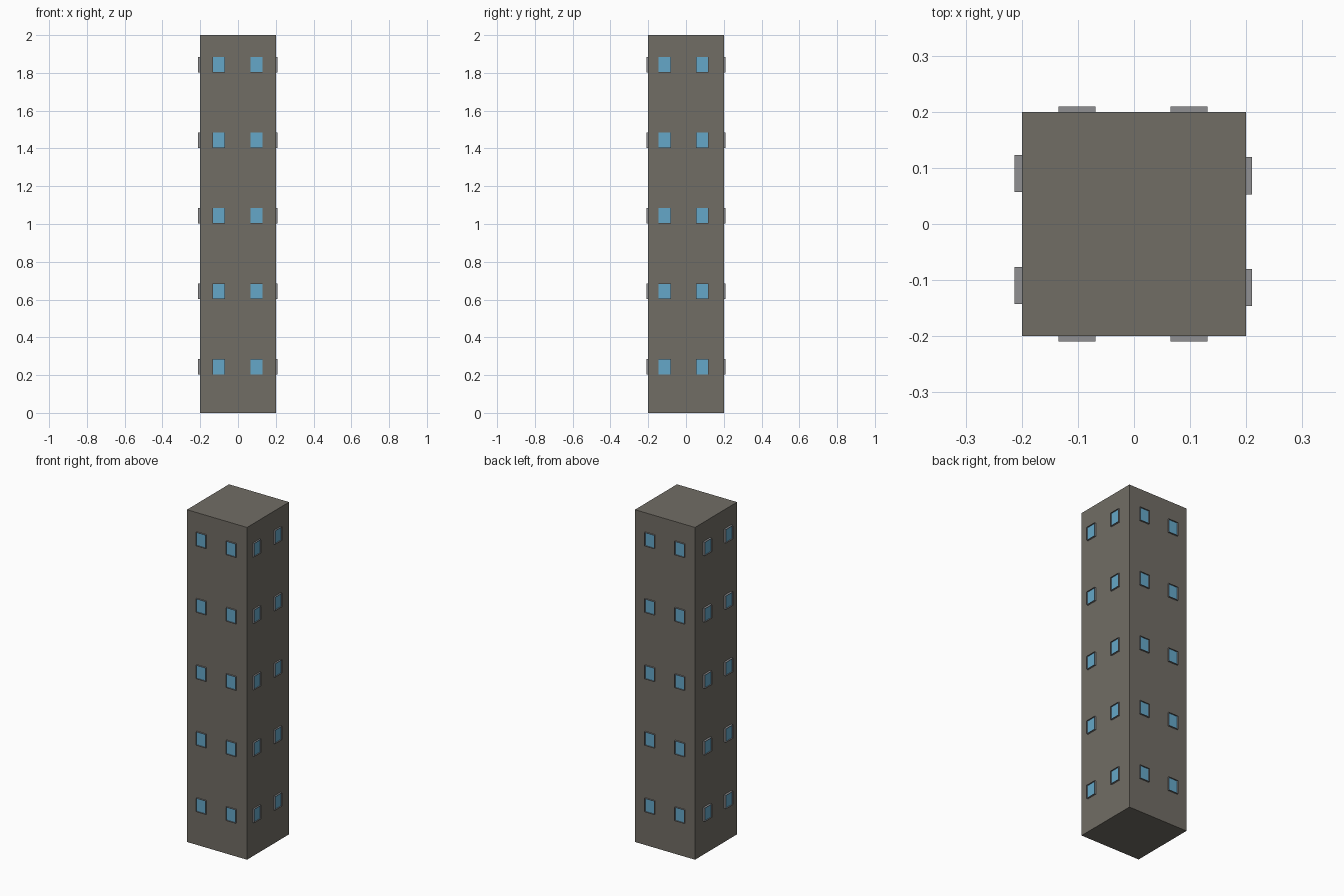
import bpy, bmesh
from math import pi
from mathutils import Matrix, Vector

cube = bpy.data.objects.get("Cube")
if cube:
    bpy.data.objects.remove(cube, do_unlink=True)


def material(name, color):
    mat = bpy.data.materials.new(name)
    mat.use_nodes = True
    mat.diffuse_color = (*color, 1)
    mat.node_tree.nodes["Principled BSDF"].inputs["Base Color"].default_value = (*color, 1)
    return mat


concrete = material("concrete", (0.165, 0.153, 0.130))
frame_grey = material("frame_grey", (0.28, 0.28, 0.29))
glass_blue = material("glass_blue", (0.13, 0.39, 0.58))


def finish(bm, name, *mats):
    mesh = bpy.data.meshes.new(name)
    bm.to_mesh(mesh)
    bm.free()
    for mat in mats:
        mesh.materials.append(mat)
    obj = bpy.data.objects.new(name, mesh)
    bpy.context.collection.objects.link(obj)
    return obj


def box(bm, center, size):
    mat = Matrix.Translation(center) @ Matrix.Diagonal((*size, 1))
    return bmesh.ops.create_cube(bm, size=1, matrix=mat)["verts"]


# Tower block
bm = bmesh.new()
box(bm, (0, 0, 1), (0.4, 0.4, 2))
finish(bm, "tower", concrete)

WIDTH, HEIGHT, RIM, RECESS = 0.066, 0.082, 0.002, 0.007


# Window: shallow box whose front is inset and pushed in to hold the pane
def add_window(bm, across, height, depth, turn):
    verts = box(bm, (across, -0.2 - depth / 2, height), (WIDTH, depth, HEIGHT))
    bm.normal_update()
    faces = {f for v in verts for f in v.link_faces}
    front = min(faces, key=lambda f: f.calc_center_median().y)
    rim = bmesh.ops.inset_region(bm, faces=[front], thickness=RIM)["faces"]
    recess = bmesh.ops.extrude_face_region(bm, geom=[front])["geom"]
    bm.faces.remove(front)
    pane = next(g for g in recess if isinstance(g, bmesh.types.BMFace))
    bmesh.ops.translate(bm, verts=pane.verts, vec=Vector((0, RECESS, 0)))
    pane.material_index = 1
    all_verts = set(verts) | set(pane.verts) | {v for f in rim for v in f.verts}
    bmesh.ops.rotate(bm, verts=list(all_verts), cent=(0, 0, 0),
                     matrix=Matrix.Rotation(turn, 3, 'Z'))


# Two columns of windows on each wall: name, turn, projection, column centres
walls = [
    ("front", 0, 0.009, (-0.102, 0.098)),
    ("left", pi / 2, 0.010, (-0.113, 0.086)),
    ("back", pi, 0.009, (-0.098, 0.102)),
    ("right", -pi / 2, 0.013, (-0.090, 0.110)),
]
for side, turn, depth, columns in walls:
    bm = bmesh.new()
    for floor in range(5):
        for across in columns:
            add_window(bm, across, 0.244 + 0.4 * floor, depth, turn)
    bmesh.ops.recalc_face_normals(bm, faces=bm.faces)
    finish(bm, side + "_windows", frame_grey, glass_blue)
